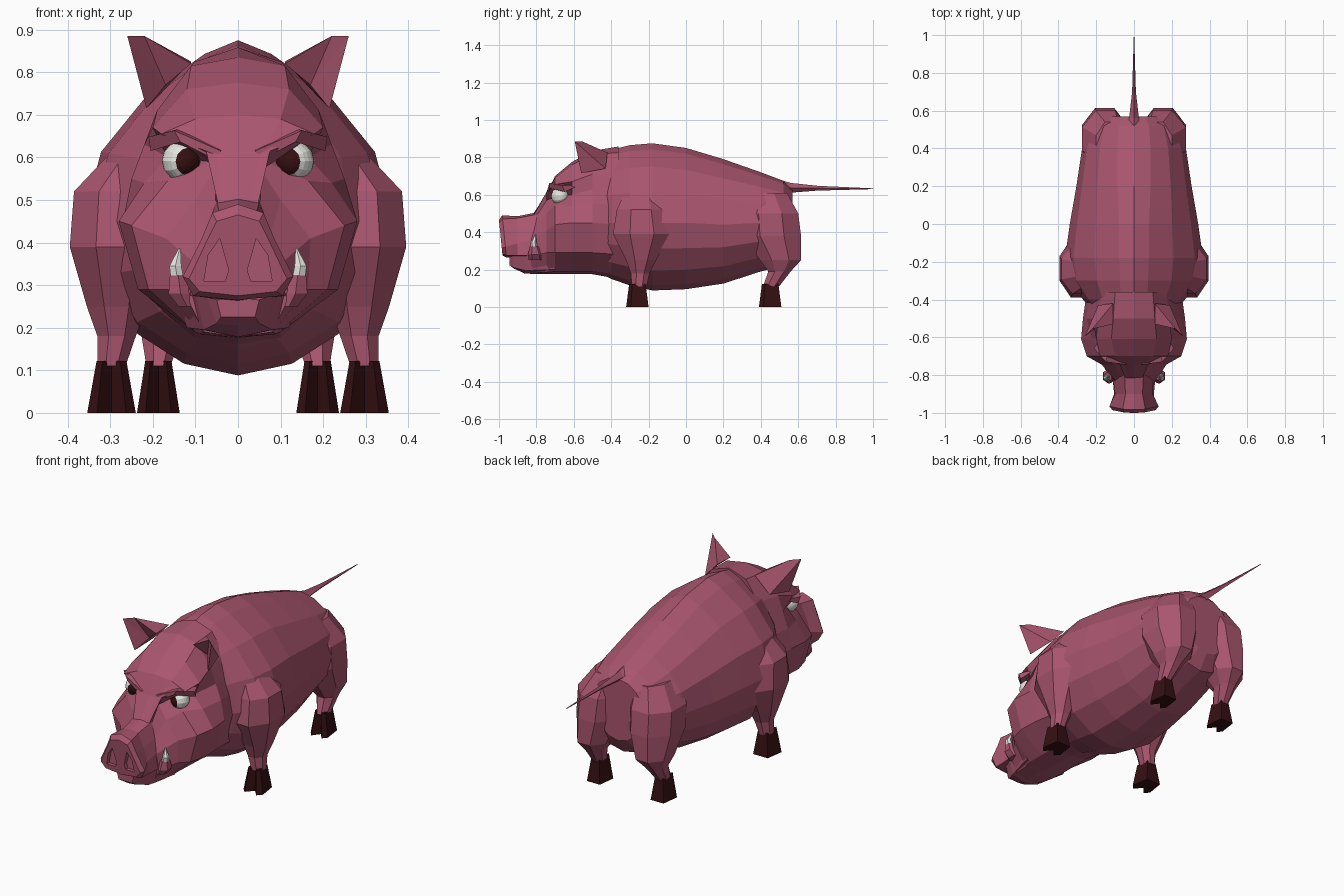
import bpy, bmesh
from math import sin, cos, pi
from mathutils import Vector, Matrix

default = bpy.data.objects.get("Cube")
if default:
    bpy.data.objects.remove(default, do_unlink=True)


def material(name, r, g, b, rough=0.8):
    m = bpy.data.materials.new(name)
    m.use_nodes = True
    m.diffuse_color = (r, g, b, 1)
    shader = m.node_tree.nodes["Principled BSDF"]
    shader.inputs["Base Color"].default_value = (r, g, b, 1)
    shader.inputs["Roughness"].default_value = rough
    return m


HIDE = material("pink hide", .4, .092, .16)
DARK = material("dark brown", .035, .005, .006)
WHITE = material("ivory white", .78, .78, .75)
SIDES = (("left", 1), ("right", -1))


def finish(name, bm, *mats):
    """Turn a bmesh into a flat-shaded object."""
    bmesh.ops.recalc_face_normals(bm, faces=bm.faces)
    mesh = bpy.data.meshes.new(name)
    bm.to_mesh(mesh)
    bm.free()
    for m in mats:
        mesh.materials.append(m)
    obj = bpy.data.objects.new(name, mesh)
    bpy.context.scene.collection.objects.link(obj)
    return obj


def skin(name, rings, mat, side=1):
    """Bridge closed rings of points and cap both ends."""
    bm = bmesh.new()
    loops = [[bm.verts.new((x * side, y, z)) for x, y, z in ring] for ring in rings]
    n = len(loops[0])
    for a, b in zip(loops, loops[1:]):
        for i in range(n):
            j = (i + 1) % n
            bm.faces.new((a[i], a[j], b[j], b[i]))
    bm.faces.new(loops[0])
    bm.faces.new(loops[-1])
    return finish(name, bm, mat)


def mirrored(y, half, lean=0):
    """Full ring from a half profile that runs from top to bottom centre."""
    full = half + [(-x, z) for x, z in reversed(half[1:-1])]
    return [(x, y + lean * (.465 - z), z) for x, z in full]


def oval(x, y, z, rx, ry, n=8):
    """Level ring with flat sides, rx and ry measured to the flats."""
    step, grow = 2 * pi / n, 1 / cos(pi / n)
    return [(x + rx * grow * cos(step * (i + .5)),
             y + ry * grow * sin(step * (i + .5)), z) for i in range(n)]


# Barrel body: y, bottom, top, half width, height of widest point, roof pinch
def body_ring(y, low, top, wide, mid, pinch, steps=8):
    half = []
    for i in range(steps + 1):
        t = pi / 2 - pi * i / steps
        reach, power = (top - mid, pinch) if t > 0 else (mid - low, 1.1)
        x = 0 if i in (0, steps) else wide * cos(t) ** power
        half.append((x, mid + reach * sin(t)))
    return mirrored(y, half)


skin("body", [body_ring(*r) for r in (
    (-.5, .2, .76, .18, .45, 1.2),
    (-.4, .15, .84, .27, .45, 1.4),
    (-.3, .115, .865, .345, .45, 1.6),
    (-.18, .088, .875, .365, .45, 1.6),
    (0, .095, .85, .34, .45, 1.5),
    (.2, .125, .79, .305, .44, 1.3),
    (.4, .19, .72, .275, .45, 1.2),
    (.52, .22, .675, .23, .46, 1.1),
    (.57, .3, .625, .15, .47, 1))], HIDE)

# Head: crown, temple, eye socket, cheek, jaw and chin
skin("head", [mirrored(y, half) for y, half in (
    (-.36, [(0, .858), (.1, .825), (.17, .72), (.2, .64), (.23, .55),
            (.25, .44), (.22, .28), (.1, .17), (0, .15)]),
    (-.5, [(0, .835), (.11, .815), (.19, .71), (.22, .63), (.25, .55),
           (.27, .45), (.23, .29), (.1, .19), (0, .175)]),
    (-.61, [(0, .775), (.12, .76), (.2, .67), (.165, .6), (.22, .54),
            (.28, .45), (.235, .29), (.1, .19), (0, .175)]),
    (-.7, [(0, .7), (.1, .69), (.18, .655), (.065, .59), (.165, .545),
           (.25, .44), (.21, .29), (.1, .19), (0, .175)]),
    (-.745, [(0, .605), (.05, .605), (.075, .615), (.055, .57), (.1, .5),
             (.17, .41), (.165, .29), (.09, .185), (0, .177)]),
    (-.83, [(0, .48), (.03, .47), (.04, .46), (.05, .44), (.07, .4),
            (.1, .35), (.12, .27), (.08, .19), (0, .178)]))], HIDE)

# Snout, flaring to a flat nose
snout = skin("snout", [mirrored(y, half, lean) for y, lean, half in (
    (-.7, 0, [(0, .56), (.06, .54), (.09, .47), (.12, .4), (.13, .28), (0, .26)]),
    (-.8, 0, [(0, .505), (.05, .495), (.08, .42), (.1, .36), (.115, .275), (0, .26)]),
    (-.9, 0, [(0, .485), (.045, .475), (.075, .41), (.1, .34), (.105, .275), (0, .26)]),
    (-.98, .1, [(0, .49), (.06, .47), (.085, .41), (.13, .32), (.105, .275), (0, .265)]),
    (-1, .1, [(0, .465), (.05, .45), (.075, .4), (.115, .315), (.09, .285), (0, .275)]),
)], HIDE)

# Nostrils cut into the nose
for label, s in SIDES:
    outline = [(.022, .335), (.03, .31), (.08, .31), (.07, .37), (.043, .41)]
    cutter = skin("nostril_cutter", [[(x, y, z) for x, z in outline]
                                     for y in (-1.05, -.965)], HIDE, s)
    mod = snout.modifiers.new("nostril", "BOOLEAN")
    mod.operation, mod.solver, mod.object = "DIFFERENCE", "EXACT", cutter
    bpy.context.view_layer.objects.active = snout
    bpy.ops.object.modifier_apply(modifier=mod.name)
    bpy.data.objects.remove(cutter, do_unlink=True)

# Lower jaw, closed against the snout
skin("lower_jaw", [mirrored(y, half) for y, half in (
    (-.7, [(0, .29), (.15, .29), (.12, .2), (0, .175)]),
    (-.86, [(0, .285), (.1, .28), (.08, .195), (0, .178)]),
    (-.92, [(0, .28), (.075, .275), (.05, .21), (0, .205)]),
    (-.945, [(0, .27), (.05, .265), (.04, .225), (0, .225)]))], HIDE)

# Tail
skin("tail", [[(w * cos(a), y, z + h * sin(a)) for a in (0, pi / 2, pi, 3 * pi / 2)]
              for y, z, w, h in (
    (.45, .665, .04, .03), (.56, .637, .026, .026),
    (.7, .635, .01, .013), (1, .632, .001, .002))], HIDE)

HOOF = [(-1, -.6), (-.6, -1), (0, -.35), (.6, -1), (1, -.6), (.75, 1), (-.75, 1)]
FRONT_LEG = ((.24, -.24, .61, .06, .09), (.285, -.24, .52, .1, .13),
             (.29, -.235, .39, .105, .155), (.285, -.24, .25, .07, .08),
             (.285, -.245, .18, .045, .05), (.297, -.25, .11, .033, .04))
HIND_LEG = ((.12, .42, .61, .08, .12), (.15, .45, .5, .125, .15),
            (.155, .46, .38, .12, .155), (.17, .505, .25, .085, .11),
            (.178, .5, .19, .05, .06), (.187, .455, .11, .028, .043))

for label, s in SIDES:
    # Legs with cloven hooves
    for leg, rings, hx, hy, slim in (("front", FRONT_LEG, .297, -.26, 1),
                                     ("hind", HIND_LEG, .187, .45, .88)):
        skin(f"{label}_{leg}_leg", [oval(*r) for r in rings], HIDE, s)
        skin(f"{label}_{leg}_hoof",
             [[(hx + u * rx * slim, hy + v * ry, z) for u, v in HOOF]
              for z, rx, ry in ((.122, .035, .044), (0, .057, .06))], DARK, s)

    # Ear with a hollow front
    bm = bmesh.new()
    inner, back_in, back_out, outer, hollow, tip_in, tip_out = [
        bm.verts.new((x * s, y, z)) for x, y, z in (
            (.11, -.53, .82), (.11, -.42, .825), (.19, -.43, .74), (.215, -.56, .715),
            (.17, -.5, .77), (.22, -.555, .885), (.26, -.595, .885))]
    for face in ((inner, back_in, tip_in), (back_in, back_out, tip_out, tip_in),
                 (back_out, outer, tip_out), (outer, hollow, tip_out),
                 (hollow, tip_in, tip_out), (hollow, inner, tip_in),
                 (inner, hollow, outer, back_out, back_in)):
        bm.faces.new(face)
    finish(f"{label}_ear", bm, HIDE)

    # Angry brow ridge: upper, lower and back edge of each section
    skin(f"{label}_brow", [
        [(.04, -.745, .615), (.055, -.742, .595), (.04, -.69, .63)],
        [(.15, -.73, .663), (.135, -.73, .636), (.13, -.65, .67)],
        [(.21, -.66, .648), (.205, -.65, .615), (.17, -.57, .65)]], HIDE, s)

    # Eye with its pole turned to the gaze, the polar cap being the pupil
    bm = bmesh.new()
    bmesh.ops.create_uvsphere(bm, u_segments=12, v_segments=12, radius=.046)
    for f in bm.faces:
        f.material_index = int(f.calc_center_median().normalized().z > .7)
    gaze = Vector((-.47 * s, -.88, -.05)).to_track_quat("Z", "Y").to_matrix().to_4x4()
    place = Matrix.Translation((.133 * s, -.675, .592))
    bmesh.ops.transform(bm, verts=bm.verts, matrix=place @ gaze)
    finish(f"{label}_eye", bm, WHITE, DARK)

    # Curled lip and tusk
    skin(f"{label}_lip", [oval(*r, n=6) for r in (
        (.12, -.8, .25, .02, .035), (.135, -.805, .28, .028, .035),
        (.14, -.81, .322, .02, .022))], HIDE, s)
    skin(f"{label}_tusk", [oval(*r, n=6) for r in (
        (.14, -.81, .3, .016, .018), (.147, -.815, .345, .014, .014),
        (.137, -.805, .387, .002, .002))], WHITE, s)
